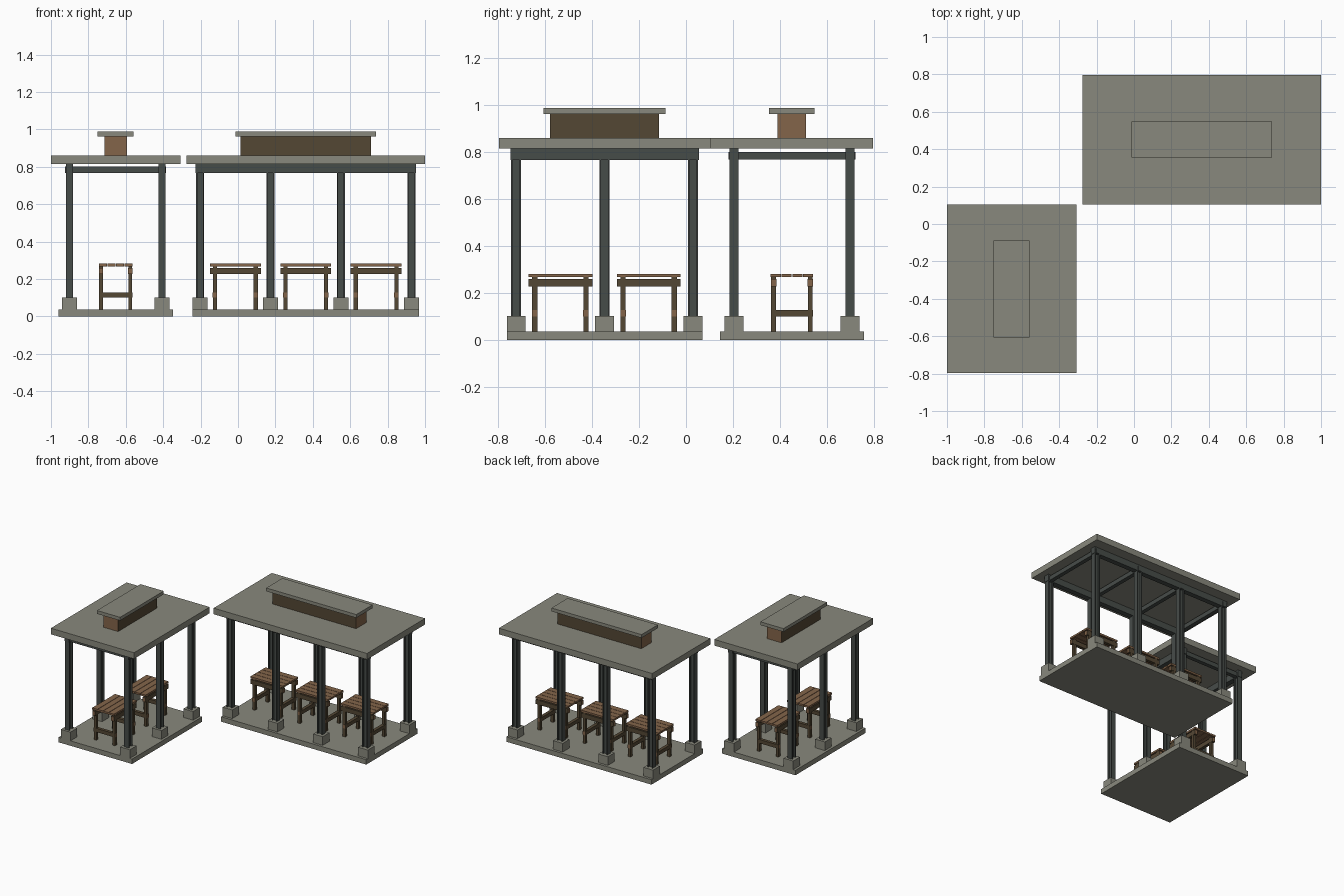
import bpy

if "Cube" in bpy.data.objects:
    bpy.data.objects.remove(bpy.data.objects["Cube"])

def material(name, rgb):
    m = bpy.data.materials.new(name)
    m.diffuse_color = (*rgb, 1)
    m.use_nodes = True
    m.node_tree.nodes["Principled BSDF"].inputs["Base Color"].default_value = m.diffuse_color
    return m

CONCRETE = material("concrete grey", (0.25, 0.25, 0.205))
STEEL = material("dark steel", (0.062, 0.072, 0.066))
LIGHT = material("light wood", (0.23, 0.13, 0.068))
DARK = material("dark wood", (0.088, 0.063, 0.034))

FACES = [(0, 3, 2, 1), (4, 5, 6, 7), (0, 1, 5, 4), (1, 2, 6, 5), (2, 3, 7, 6), (3, 0, 4, 7)]


class Frame:
    """Local frame: u runs along the long side, v across it."""
    def __init__(self, x, y, along_y):
        self.x, self.y, self.along_y = x, y, along_y

    def place(self, u, v, z):
        if self.along_y:
            return (self.x - v, self.y + u, z)
        return (self.x + u, self.y + v, z)

    def mesh(self, name, verts, faces, mat):
        me = bpy.data.meshes.new(name)
        me.from_pydata([self.place(*p) for p in verts], [], faces)
        me.materials.append(mat)
        me.update()
        ob = bpy.data.objects.new(name, me)
        bpy.context.collection.objects.link(ob)
        return ob

    def box(self, name, u, v, z, mat, end_axis=None, end_mat=None):
        """Box from centre/half-size pairs in u and v, and a z range."""
        (uc, uh), (vc, vh), (z0, z1) = u, v, z
        verts = [(uc + a * uh, vc + b * vh, h) for h in (z0, z1)
                 for a, b in ((-1, -1), (1, -1), (1, 1), (-1, 1))]
        ob = self.mesh(name, verts, FACES, mat)
        # end grain gets its own colour
        if end_mat:
            ob.data.materials.append(end_mat)
            ends = (3, 5) if end_axis == 'u' else (2, 4)
            for i in ends:
                ob.data.polygons[i].material_index = 1
        return ob

    def i_post(self, name, uc, vc, z0, z1, mat):
        """Steel column with flanges facing along u."""
        d, w, t, s = 0.0215, 0.019, 0.007, 0.006
        quarter = [(d, w), (d - t, w), (d - t, s)]
        prof = quarter + [(-a, b) for a, b in reversed(quarter)]
        prof += [(-a, -b) for a, b in prof]
        n = len(prof)
        verts = [(uc + a, vc + b, h) for h in (z0, z1) for a, b in prof]
        faces = [((i + 1) % n, i, n + i, n + (i + 1) % n) for i in range(n)]
        faces += [tuple(range(n)), tuple(range(2 * n - 1, n - 1, -1))]
        return self.mesh(name, verts, faces, mat)


def table(f, c):
    # top planks
    for i in range(4):
        f.box("table_plank", (c, 0.136), (-0.069 + i * 0.046, 0.0215), (0.268, 0.282), LIGHT)
    for sv in (-1, 1):
        # long apron rails
        f.box("table_apron", (c, 0.136), (sv * 0.078, 0.0115), (0.227, 0.26), DARK, 'u', LIGHT)
        # legs
        for su in (-1, 1):
            f.box("table_leg", (c + su * 0.109, 0.011), (sv * 0.078, 0.0105), (0.037, 0.268), DARK)
    # low stretchers between the legs of each end
    for su in (-1, 1):
        f.box("table_stretcher", (c + su * 0.109, 0.012), (0, 0.09), (0.1, 0.128), DARK, 'v', LIGHT)


def pavilion(f, bays):
    step, pv = 0.3763, 0.247
    half = bays * step / 2
    posts = [-half + i * step for i in range(bays + 1)]
    # floor slab and roof slab
    f.box("floor_slab", (0, half + 0.04), (0, 0.306), (0, 0.037), CONCRETE)
    f.box("roof_slab", (0, half + 0.074), (0, 0.346), (0.815, 0.861), CONCRETE)
    # raised ridge box with cap
    f.box("roof_vent", (0, half * 0.617), (0, 0.061), (0.861, 0.963), DARK, 'u', LIGHT)
    f.box("vent_cap", (0, half * 0.617 + 0.027), (0, 0.0965), (0.963, 0.988), CONCRETE)
    # footings, posts and beams
    for u in posts:
        for s in (-1, 1):
            f.box("post_footing", (u, 0.04), (s * pv, 0.04), (0.037, 0.102), CONCRETE)
            f.i_post("post", u, s * pv, 0.102, 0.769, STEEL)
        f.box("cross_beam", (u, 0.015), (0, 0.27), (0.768, 0.801), STEEL)
    for s in (-1, 1):
        f.box("long_beam", (0, half + 0.025), (s * pv, 0.019), (0.767, 0.815), STEEL)
    # one table in each bay
    for a, b in zip(posts, posts[1:]):
        table(f, (a + b) / 2)


pavilion(Frame(0.362, 0.451, False), 3)
pavilion(Frame(-0.654, -0.347, True), 2)

# make all face directions consistent
import bmesh
for ob in bpy.data.objects:
    bm = bmesh.new()
    bm.from_mesh(ob.data)
    bmesh.ops.recalc_face_normals(bm, faces=bm.faces)
    bm.to_mesh(ob.data)
    bm.free()
